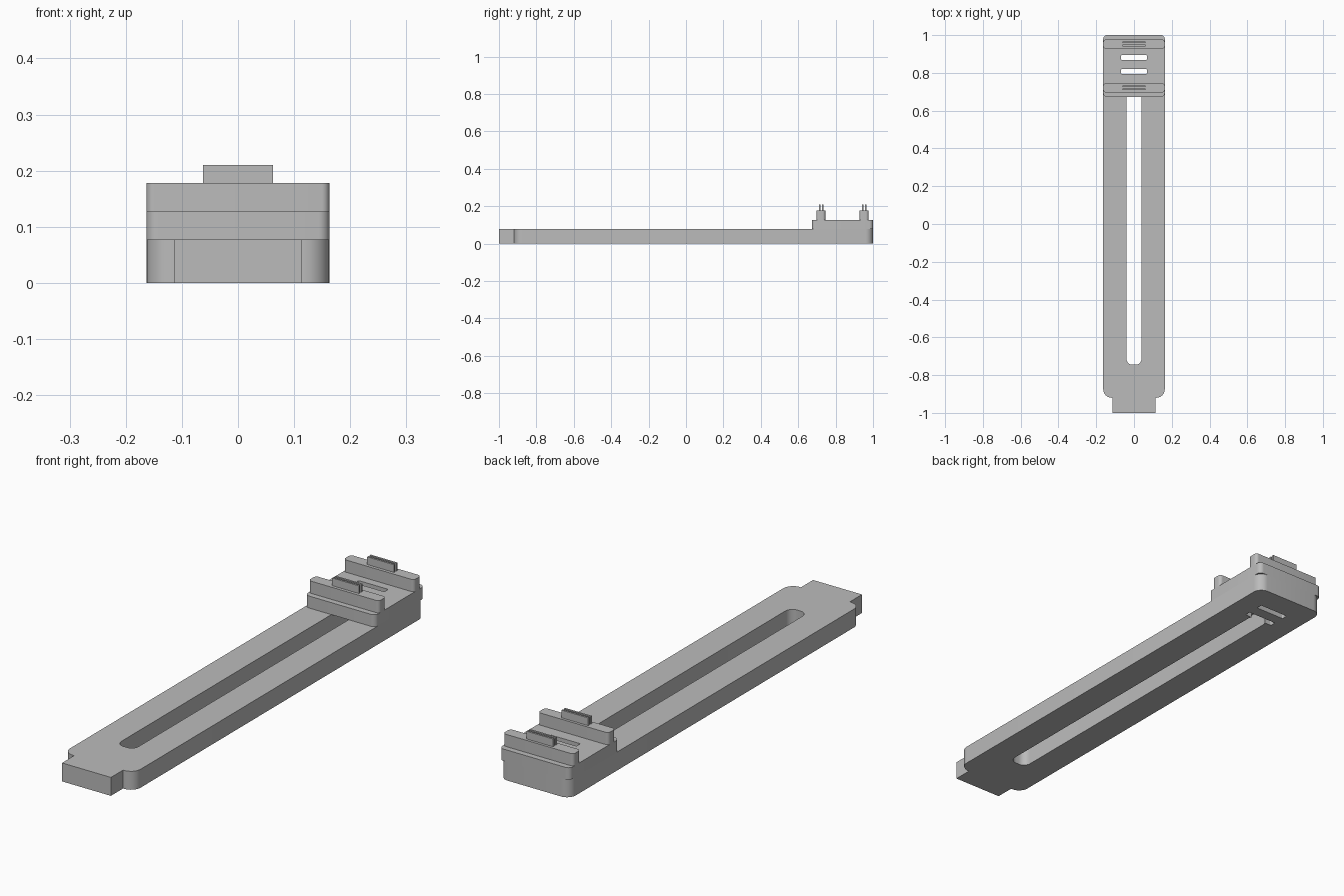
import bpy
import bmesh
from math import pi, sin, cos
from mathutils import Vector

cube = bpy.data.objects.get("Cube")
if cube:
    bpy.data.objects.remove(cube, do_unlink=True)

grey = bpy.data.materials.new("plain grey")
grey.use_nodes = True
grey.diffuse_color = (0.5, 0.5, 0.5, 1)
grey.node_tree.nodes["Principled BSDF"].inputs["Base Color"].default_value = (0.5, 0.5, 0.5, 1)


def rounded(points, steps=8):
    """Outline from (x, y, corner radius), for right-angled convex corners."""
    out = []
    for i, (x, y, r) in enumerate(points):
        p = Vector((x, y))
        if not r:
            out.append(p)
            continue
        a = (Vector(points[i - 1][:2]) - p).normalized() * r
        b = (Vector(points[(i + 1) % len(points)][:2]) - p).normalized() * r
        for k in range(steps + 1):
            t = pi / 2 * k / steps
            out.append(p + a * (1 - sin(t)) + b * (1 - cos(t)))
    return out


def rect(half, y0, y1, r=0):
    return [(-half, y0, r), (half, y0, r), (half, y1, r), (-half, y1, r)]


def slab(name, points, z0, z1):
    """Extrude an outline upward into a solid."""
    bm = bmesh.new()
    face = bm.faces.new([bm.verts.new((p.x, p.y, z0)) for p in rounded(points)])
    top = bmesh.ops.extrude_face_region(bm, geom=[face])["geom"]
    bmesh.ops.translate(bm, vec=(0, 0, z1 - z0),
                        verts=[v for v in top if isinstance(v, bmesh.types.BMVert)])
    bmesh.ops.recalc_face_normals(bm, faces=bm.faces)
    mesh = bpy.data.meshes.new(name)
    bm.to_mesh(mesh)
    bm.free()
    mesh.materials.append(grey)
    obj = bpy.data.objects.new(name, mesh)
    bpy.context.collection.objects.link(obj)
    return obj


def activate(obj):
    bpy.ops.object.select_all(action="DESELECT")
    obj.select_set(True)
    bpy.context.view_layer.objects.active = obj


def cut(obj, cutters):
    activate(obj)
    for cutter in cutters:
        mod = obj.modifiers.new("cut", "BOOLEAN")
        mod.operation = "DIFFERENCE"
        mod.solver = "EXACT"
        mod.object = cutter
        bpy.ops.object.modifier_apply(modifier=mod.name)


# Long base bar with a narrow front tab
W, BAR, BLOCK, RIB, FIN = 0.163, 0.077, 0.127, 0.178, 0.21
half = [(0.113, -1, 0), (0.113, -0.92, 0), (W, -0.92, 0.045), (W, 1, 0.04)]
bar = slab("base_bar", half + [(-x, y, r) for x, y, r in reversed(half)], 0, BAR)

# Raised block at the back
block = slab("raised_block", rect(W, 0.673, 1, 0.02), BAR, BLOCK)
parts = [bar, block]

# Cross ribs, each carrying a pair of thin fins
for place, y in (("front", 0.697), ("back", 0.928)):
    parts.append(slab(place + "_rib", rect(W, y, y + 0.048, 0.014), BLOCK, RIB))
    for n, offset in enumerate((0.013, 0.029)):
        parts.append(slab(f"{place}_fin_{n + 1}",
                          rect(0.062, y + offset, y + offset + 0.008), RIB, FIN))

# Long slot through the bar, two slits through the block and bar
slot = slab("slot_cutter", rect(0.04, -0.745, 0.81, 0.032), -0.1, 0.1)
slits = [slab("slit_cutter", rect(0.068, y, y + 0.026, 0.004), -0.1, 0.2)
         for y in (0.794, 0.868)]
cut(bar, [slot] + slits)
cut(block, slits)
for cutter in [slot] + slits:
    bpy.data.objects.remove(cutter, do_unlink=True)

# Smooth the rounded corners, keep the other edges crisp
for part in parts:
    activate(part)
    bpy.ops.object.shade_smooth_by_angle(angle=pi / 6)
